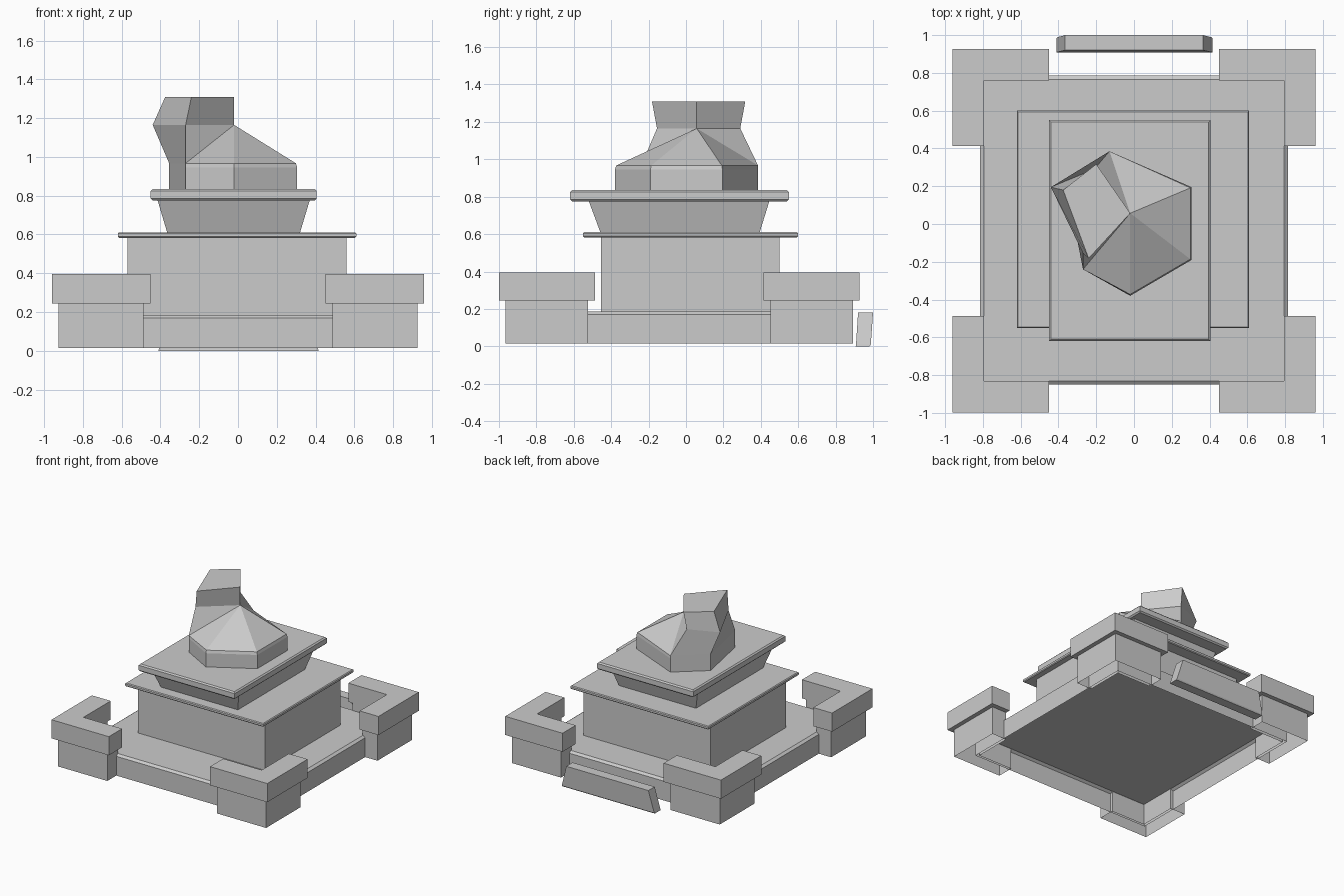
import bpy, bmesh

if "Cube" in bpy.data.objects:
    bpy.data.objects.remove(bpy.data.objects["Cube"])


def loft(name, rings, bottom=True, top=True):
    """Skin a stack of closed point loops into one flat-shaded object."""
    bm = bmesh.new()
    loops = [[bm.verts.new(p) for p in ring] for ring in rings]
    n = len(loops[0])
    for a, b in zip(loops, loops[1:]):
        for i in range(n):
            j = (i + 1) % n
            bm.faces.new((a[i], a[j], b[j], b[i]))
    if bottom:
        bm.faces.new(loops[0][::-1])
    if top:
        bm.faces.new(loops[-1])
    return finish(name, bm)


def finish(name, bm):
    bmesh.ops.remove_doubles(bm, verts=bm.verts, dist=1e-4)
    bmesh.ops.recalc_face_normals(bm, faces=bm.faces)
    me = bpy.data.meshes.new(name)
    bm.to_mesh(me)
    bm.free()
    ob = bpy.data.objects.new(name, me)
    bpy.context.collection.objects.link(ob)
    return ob


def rect(x0, x1, y0, y1, z):
    return [(x0, y0, z), (x1, y0, z), (x1, y1, z), (x0, y1, z)]


def slab(name, x0, x1, y0, y1, z0, z1, c):
    """Flat plate with chamfered upper and lower rims."""
    return loft(name, [rect(x0 + d, x1 - d, y0 + d, y1 - d, z) for d, z in
                       ((c, z0), (0, z0 + c), (0, z1 - c), (c, z1))])


# Open-bottomed ground plinth with a chamfered top
loft("plinth", [rect(-.815, .815, -.85, .785, .015),
                rect(-.815, .815, -.85, .785, .17),
                rect(-.795, .795, -.83, .765, .185)], bottom=False)

# L-shaped corner posts with overhanging caps
CY = -.036


def corner(name, sx, sy, outer, end, inner, z0, z1, closed):
    pts = [(outer, outer + .003), (end, outer + .003), (end, inner + .002),
           (inner, inner + .002), (inner, end), (outer, end)]
    loft(name, [[(sx * x, CY + sy * y, z) for x, y in pts] for z in (z0, z1)],
         bottom=closed)


for sx, side in ((-1, "left"), (1, "right")):
    for sy, end in ((-1, "front"), (1, "back")):
        corner(f"{end}_{side}_post", sx, sy, .925, .488, .793, .015, .245, False)
        corner(f"{end}_{side}_cap", sx, sy, .96, .45, .793, .245, .395, True)

# Main block, ledge, flared neck and upper ledge
loft("main_block", [rect(-.57, .56, -.455, .50, z) for z in (.185, .59)])
slab("lower_ledge", -.62, .61, -.55, .60, .583, .61, .006)
loft("flared_neck", [rect(-.365, .32, -.458, .394, .61),
                     rect(-.415, .37, -.52, .446, .777)])
slab("upper_ledge", -.45, .405, -.62, .55, .775, .835, .01)

# Broken six-sided finial: prism wall, roof facets and a leaning stump
hexagon = [(-.355, .195), (-.27, -.24), (-.02, -.38),
           (.305, -.19), (.305, .195), (-.13, .385)]
bm = bmesh.new()
low, mid, eave = [], [], []
for i, (x, y) in enumerate(hexagon):
    s = .98 if 2 <= i <= 4 else 1
    low.append(bm.verts.new((x, y, .835)))
    mid.append(bm.verts.new((x, y, .945)))
    eave.append(bm.verts.new((-.02 + (x + .02) * s, y * s, .967)))
for a, b in ((low, mid), (mid, eave)):
    for i in range(6):
        j = (i + 1) % 6
        bm.faces.new((a[i], a[j], b[j], b[i]))
bm.faces.new(low[::-1])
apex = bm.verts.new((-.02, .057, 1.165))
for i in range(1, 5):
    bm.faces.new((eave[i], eave[i + 1], apex))
waist = [bm.verts.new(p) for p in ((-.21, .29, 1.165), (-.44, .195, 1.165),
                                   (-.27, -.155, 1.165))] + [apex]
crown = [bm.verts.new(p) for p in ((-.20, .317, 1.31), (-.375, .18, 1.31),
                                   (-.24, -.182, 1.31), (-.02, .057, 1.31))]
bm.faces.new((eave[5], eave[0], waist[1], waist[0]))
bm.faces.new((eave[0], eave[1], waist[2], waist[1]))
bm.faces.new((eave[1], apex, waist[2]))
bm.faces.new((apex, eave[5], waist[0]))
for i in range(4):
    j = (i + 1) % 4
    bm.faces.new((waist[i], waist[j], crown[j], crown[i]))
bm.faces.new(crown)
finish("finial", bm)

# Loose stone leaning behind the plinth
loft("fallen_stone", [rect(-.41, .415, .907, .982, 0),
                      rect(-.408, .413, .909, .988, .01),
                      rect(-.365, .365, .92, 1.0, .18)])
